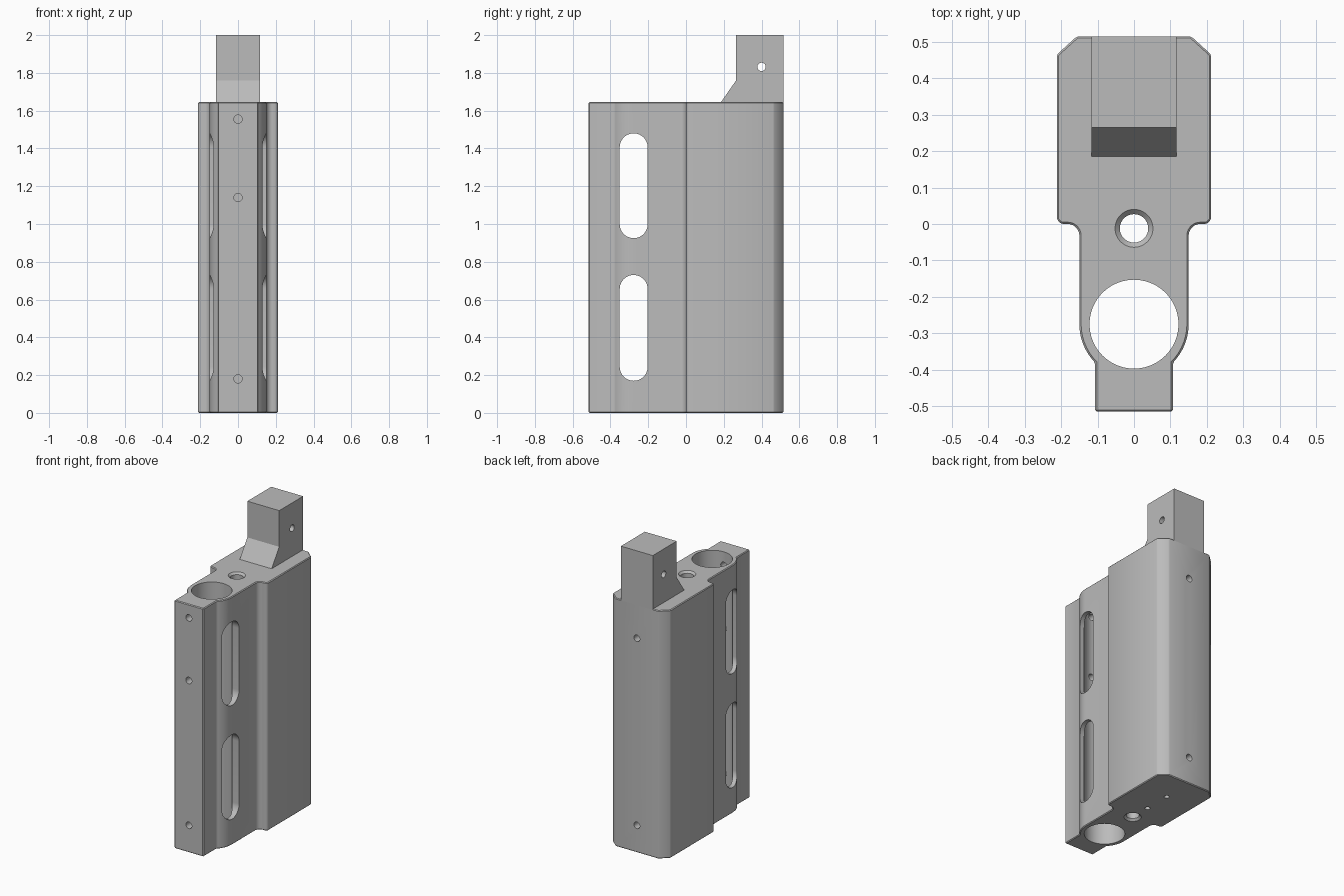
import bpy, bmesh, math
from mathutils import Matrix, Vector

default = bpy.data.objects.get("Cube")
if default:
    bpy.data.objects.remove(default, do_unlink=True)

steel = bpy.data.materials.new("machined grey")
steel.use_nodes = True
GREY = (0.5, 0.5, 0.5, 1)
steel.diffuse_color = GREY
steel.node_tree.nodes["Principled BSDF"].inputs["Base Color"].default_value = GREY

HEIGHT = 1.645
BACK = 0.515
BORE_Y = -0.275
HOLE_R = 0.022


def arc(cx, cy, r, start, end, steps):
    """Points along an arc, angles in degrees."""
    angles = [math.radians(start + (end - start) * i / steps) for i in range(steps + 1)]
    return [(cx + r * math.cos(a), cy + r * math.sin(a)) for a in angles]


def finish(name, bm):
    bmesh.ops.recalc_face_normals(bm, faces=bm.faces)
    mesh = bpy.data.meshes.new(name)
    bm.to_mesh(mesh)
    bm.free()
    mesh.materials.append(steel)
    obj = bpy.data.objects.new(name, mesh)
    bpy.context.collection.objects.link(obj)
    return obj


def prism(name, points, low, high, axis="z"):
    """Extrude an outline along z (outline in x, y) or along x (outline in y, z)."""
    bm = bmesh.new()
    place = (lambda a, b, t: (a, b, t)) if axis == "z" else (lambda a, b, t: (t, a, b))
    face = bm.faces.new([bm.verts.new(place(a, b, low)) for a, b in points])
    grown = bmesh.ops.extrude_face_region(bm, geom=[face])["geom"]
    verts = [g for g in grown if isinstance(g, bmesh.types.BMVert)]
    bmesh.ops.translate(bm, verts=verts, vec=Vector(place(0, 0, high - low)))
    return finish(name, bm)


def rod(start, end, r1, r2=None, sides=32):
    """Round cutter between two points, tapered when r2 is given."""
    start, end = Vector(start), Vector(end)
    span = end - start
    turn = span.to_track_quat("Z", "Y").to_matrix().to_4x4()
    bm = bmesh.new()
    bmesh.ops.create_cone(bm, cap_ends=True, segments=sides, radius1=r1,
                          radius2=r1 if r2 is None else r2, depth=span.length,
                          matrix=Matrix.Translation((start + end) / 2) @ turn)
    return finish("cutter", bm)


def apply(obj, modifier):
    bpy.ops.object.select_all(action="DESELECT")
    obj.select_set(True)
    bpy.context.view_layer.objects.active = obj
    bpy.ops.object.modifier_apply(modifier=modifier.name)


def soften(obj, width):
    mod = obj.modifiers.new("edge break", "BEVEL")
    mod.width, mod.segments = width, 1
    mod.limit_method, mod.angle_limit = "ANGLE", math.radians(30)
    apply(obj, mod)


def cut(obj, cutter):
    cutter.hide_render = True
    mod = obj.modifiers.new("cut", "BOOLEAN")
    mod.operation, mod.solver, mod.object = "DIFFERENCE", "EXACT", cutter
    apply(obj, mod)
    bpy.data.objects.remove(cutter, do_unlink=True)


def shade(obj):
    bpy.ops.object.select_all(action="DESELECT")
    obj.select_set(True)
    bpy.context.view_layer.objects.active = obj
    bpy.ops.object.shade_smooth_by_angle(angle=math.radians(25))


# Body: mirrored outline with rounded sleeve, filleted shoulder and back chamfers
half = [(0.107, -BACK)]
half += arc(0, BORE_Y, 0.15, -44.5, 0, 12)
half += arc(0.182, -0.032, 0.032, 180, 90, 10)
half += [(0.2, 0), (0.212, 0.012), (0.212, 0.465), (0.157, BACK)]
body = prism("body", half + [(-x, y) for x, y in reversed(half)], 0, HEIGHT)
soften(body, 0.005)

# Large bore with a fine edge break
cut(body, rod((0, BORE_Y, -0.1), (0, BORE_Y, HEIGHT + 0.1), 0.122, sides=72))

# Small vertical through hole, countersunk at both ends
GUIDE_Y = -0.012
cut(body, rod((0, GUIDE_Y, -0.1), (0, GUIDE_Y, HEIGHT + 0.1), 0.039, sides=40))
for z, s in ((0, 1), (HEIGHT, -1)):
    cut(body, rod((0, GUIDE_Y, z - s * 0.01), (0, GUIDE_Y, z + s * 0.014),
                  0.062, 0.038, sides=40))

# Side slots through both walls of the sleeve
SLOT_R = 0.074
for low, high in ((0.17, 0.73), (0.925, 1.48)):
    outline = arc(BORE_Y - 0.002, high - SLOT_R, SLOT_R, 0, 180, 20)
    outline += arc(BORE_Y - 0.002, low + SLOT_R, SLOT_R, 180, 360, 20)
    cut(body, prism("cutter", outline, -0.3, 0.3, "x"))

# Screw holes: front ones reach the bore, back and underside ones are blind
for z in (0.18, 1.14, 1.555):
    cut(body, rod((0, -0.6, z), (0, BORE_Y, z), HOLE_R))
for z in (0.18, 1.42):
    cut(body, rod((0, 0.6, z), (0, 0.33, z), HOLE_R))
for y in (0.125, 0.305):
    cut(body, rod((0, y, -0.1), (0, y, 0.12), 0.016))
shade(body)

# Upright tab with sloped foot and a cross hole
side = [(0.185, HEIGHT - 0.005), (0.185, HEIGHT), (0.265, 1.76), (0.265, 2.0),
        (BACK, 2.0), (BACK, HEIGHT - 0.005)]
tab = prism("tab", side, -0.117, 0.117, "x")
cut(tab, rod((-0.3, 0.4, 1.832), (0.3, 0.4, 1.832), HOLE_R))
shade(tab)
